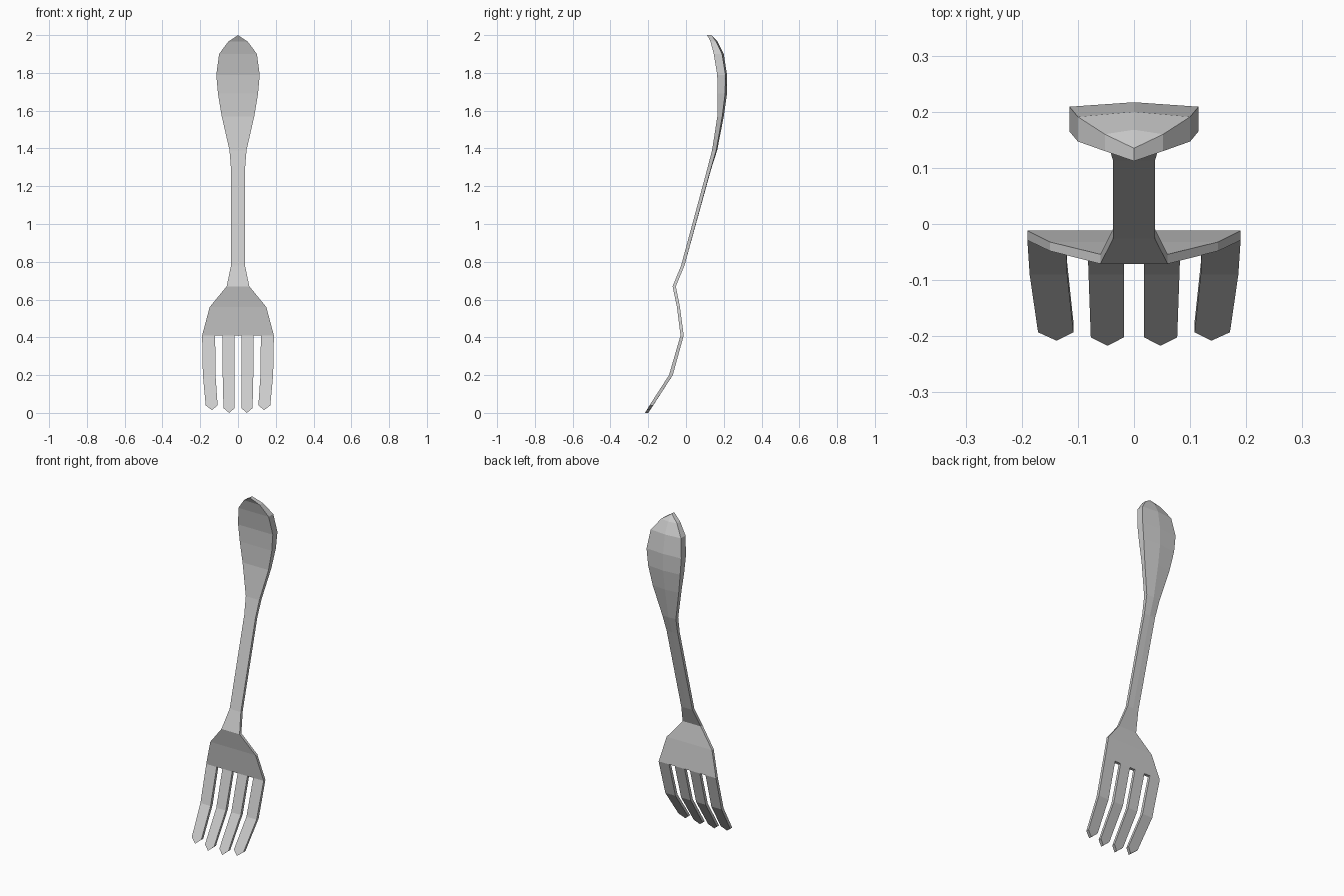
import bpy, bmesh

if "Cube" in bpy.data.objects:
    bpy.data.objects.remove(bpy.data.objects["Cube"])

# Right half of the fork; each station: z, half width, front y, back y at rim, back y at centre
STATIONS = [
    (1.965, 0.052, 0.130, 0.160, 0.168),
    (1.90, 0.100, 0.147, 0.191, 0.200),
    (1.79, 0.115, 0.165, 0.209, 0.217),
    (1.69, 0.106, 0.168, 0.207, 0.217),
    (1.57, 0.086, 0.166, 0.192, 0.200),
    (1.39, 0.045, 0.138, 0.160, 0.165),
    (1.29, 0.037, 0.112, 0.131, 0.133),
    (0.78, 0.037, -0.026, -0.008, -0.008),
    (0.67, 0.060, -0.071, -0.054, -0.054),
    (0.56, 0.150, -0.048, -0.032, -0.032),
]
# Tines: (inner x, outer x) at root, bend and end, then the point's x and z
TINES = [
    ((0.018, 0.083), (0.018, 0.081), (0.018, 0.077), 0.047, 0.0),
    ((0.121, 0.190), (0.119, 0.186), (0.108, 0.171), 0.138, 0.015),
]

bm = bmesh.new()
back_of = {}


def pair(x, z, front, back):
    """A front vertex with its partner on the back."""
    v = bm.verts.new((x, front, z))
    back_of[v] = bm.verts.new((x, back, z))
    return v


panels = []

# Handle, stem and shoulders
tip = pair(0, 2.0, 0.112, 0.135)
rows = [(pair(0, z, f, bc), pair(w, z, f, b)) for z, w, f, b, bc in STATIONS]
panels.append([tip, *rows[0]])
for (c0, e0), (c1, e1) in zip(rows, rows[1:]):
    panels.append([c0, e0, e1, c1])

# Tines, gathering their roots for the lower edge of the palm
roots = [pair(0, 0.41, -0.029, -0.012)]
for root, bend, end, point_x, point_z in TINES:
    a = [pair(x, 0.41, -0.029, -0.012) for x in root]
    b = [pair(x, 0.20, -0.090, -0.070) for x in bend]
    c = [pair(x, point_z + 0.025, -0.202 + point_z * 0.6, -0.183 + point_z * 0.6) for x in end]
    p = pair(point_x, point_z, -0.217 + point_z * 0.6, -0.200 + point_z * 0.6)
    panels += [[a[0], a[1], b[1], b[0]], [b[0], b[1], c[1], p, c[0]]]
    roots += a

# Palm
panels.append([*rows[-1], *reversed(roots)])

# Front and back skins, with walls along every open edge off the centre line
edge_use = {}
for panel in panels:
    bm.faces.new(panel)
    bm.faces.new([back_of[v] for v in reversed(panel)])
    for u, v in zip(panel, panel[1:] + panel[:1]):
        edge_use.setdefault(frozenset((u, v)), []).append((u, v))
for uses in edge_use.values():
    u, v = uses[0]
    if len(uses) == 1 and max(u.co.x, v.co.x) > 1e-5:
        bm.faces.new([v, u, back_of[u], back_of[v]])

# Mirror to the left half
bmesh.ops.mirror(bm, geom=bm.verts[:] + bm.edges[:] + bm.faces[:],
                 axis='X', merge_dist=0.0001)
bmesh.ops.remove_doubles(bm, verts=bm.verts[:], dist=0.0001)
bmesh.ops.recalc_face_normals(bm, faces=bm.faces[:])

mesh = bpy.data.meshes.new("fork")
bm.to_mesh(mesh)
bm.free()
fork = bpy.data.objects.new("fork", mesh)
bpy.context.collection.objects.link(fork)
